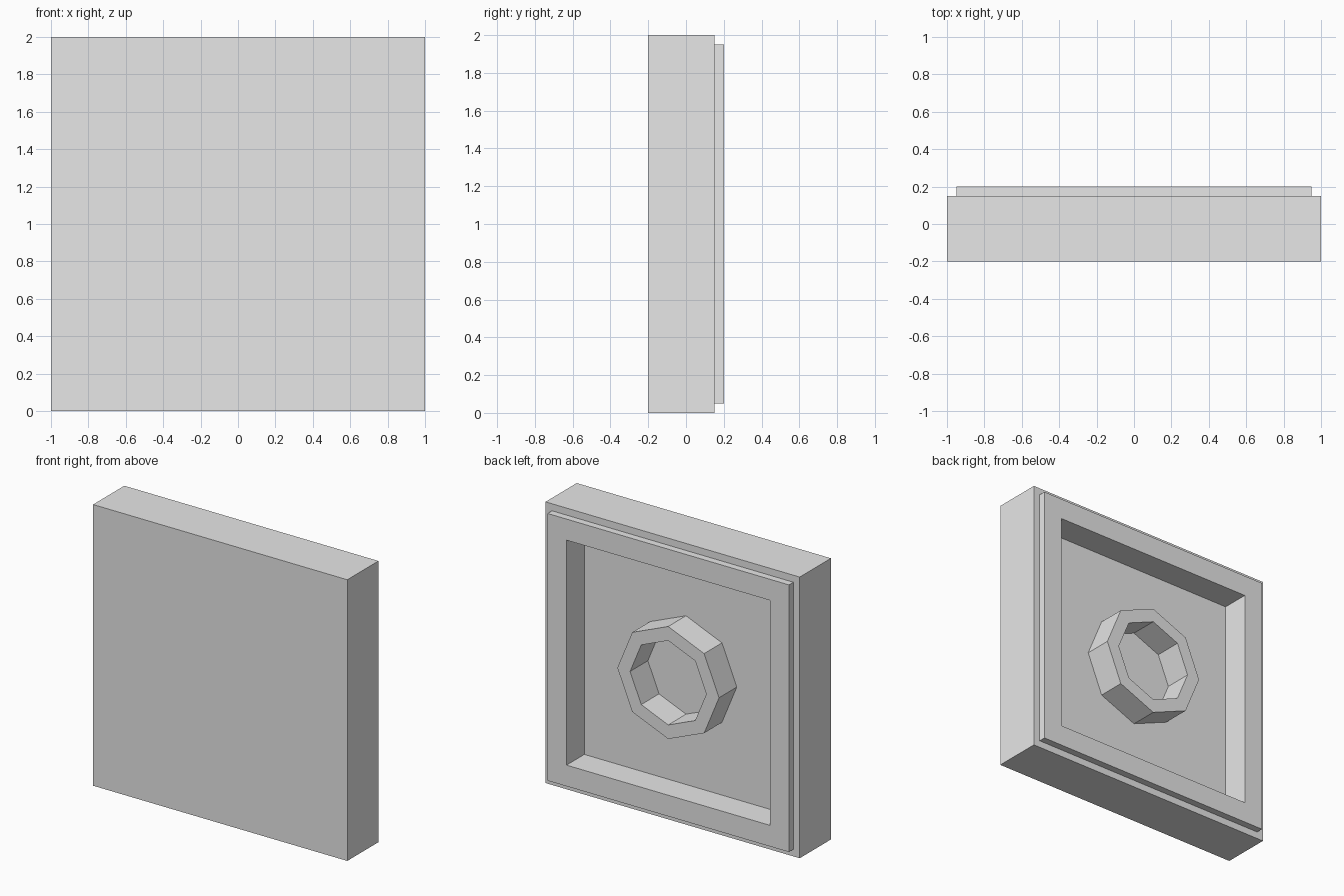
import bpy
import bmesh
from math import cos, sin, pi, sqrt

cube = bpy.data.objects.get("Cube")
if cube:
    bpy.data.objects.remove(cube, do_unlink=True)

grey = bpy.data.materials.new("light grey")
grey.use_nodes = True
color = (0.8, 0.8, 0.8, 1)
grey.diffuse_color = color
grey.node_tree.nodes["Principled BSDF"].inputs["Base Color"].default_value = color


def loft(name, sides, phase, profile, capped):
    """Join regular polygons given as (corner radius, y) along the y axis."""
    bm = bmesh.new()
    rings = []
    for radius, y in profile:
        angles = [phase + 2 * pi * i / sides for i in range(sides)]
        rings.append([bm.verts.new((radius * cos(a), y, 1 + radius * sin(a)))
                      for a in angles])
    for a, b in zip(rings, rings[1:]):
        for i in range(sides):
            j = (i + 1) % sides
            bm.faces.new((a[i], a[j], b[j], b[i]))
    if capped:
        bm.faces.new(rings[0][::-1])
        bm.faces.new(rings[-1])
    bmesh.ops.recalc_face_normals(bm, faces=bm.faces)
    mesh = bpy.data.meshes.new(name)
    bm.to_mesh(mesh)
    bm.free()
    mesh.materials.append(grey)
    obj = bpy.data.objects.new(name, mesh)
    bpy.context.collection.objects.link(obj)
    return obj


FRONT, STEP, BACK, FLOOR = -0.2, 0.15, 0.2, 0.0

# Square panel: front slab, stepped lip and hollow back
outline = [(1, FRONT), (1, STEP), (0.95, STEP), (0.95, BACK), (0.8, BACK), (0.8, FLOOR)]
loft("panel", 4, pi / 4, [(half * sqrt(2), y) for half, y in outline], True)

# Eight-sided tube standing in the hollow, closed into a ring
tube = [(0.4, FLOOR), (0.4, BACK), (0.3, BACK), (0.3, FLOOR), (0.4, FLOOR)]
ring = loft("center_tube", 8, 0, tube, False)
bm = bmesh.new()
bm.from_mesh(ring.data)
bmesh.ops.remove_doubles(bm, verts=bm.verts, dist=0.0001)
# The end resting on the hollow floor is hidden, so leave it open
base = [f for f in bm.faces if all(abs(v.co.y - FLOOR) < 0.001 for v in f.verts)]
bmesh.ops.recalc_face_normals(bm, faces=bm.faces)
bmesh.ops.delete(bm, geom=base, context="FACES")
bm.to_mesh(ring.data)
bm.free()
